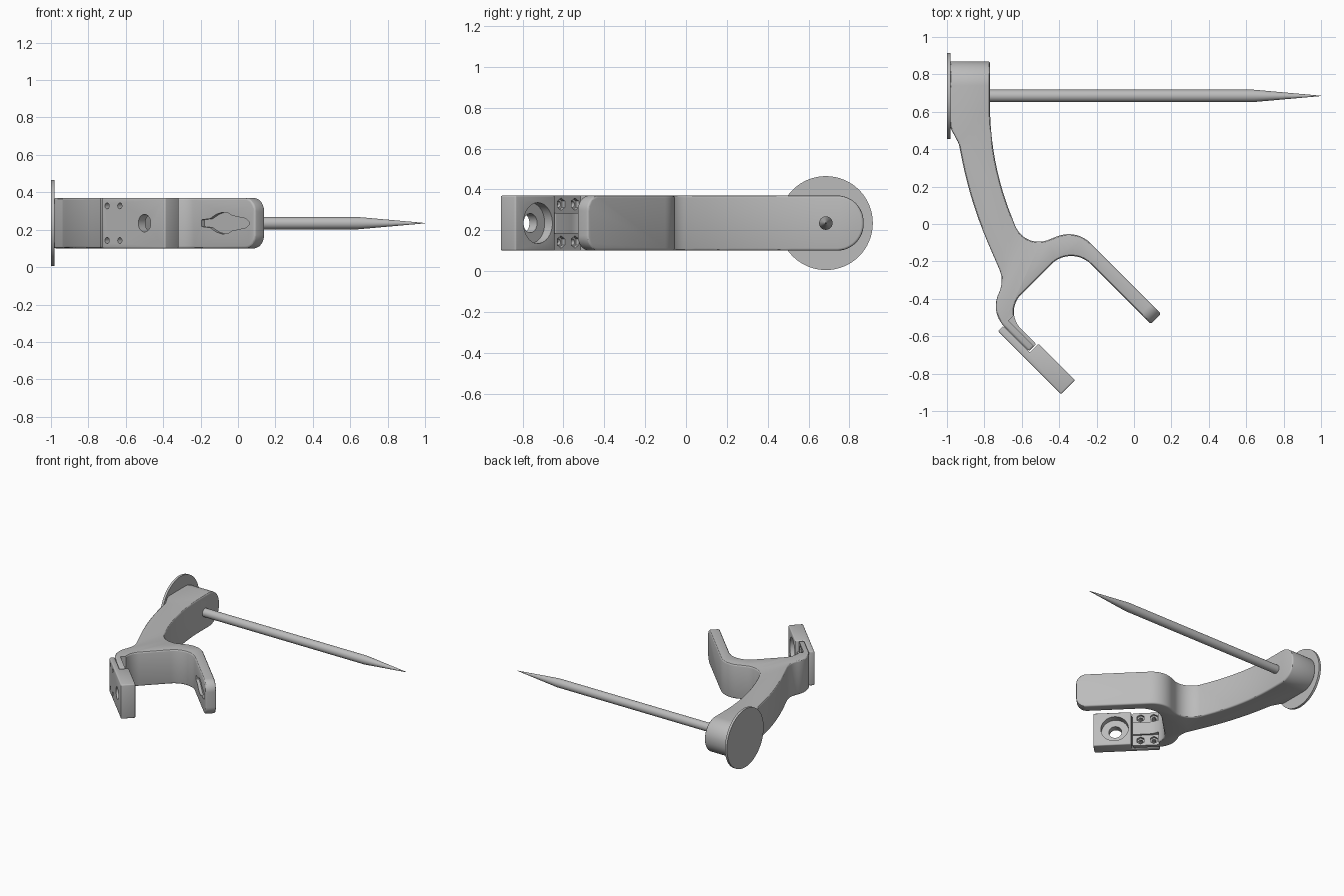
import bpy, bmesh, math
from mathutils import Vector, Matrix

if "Cube" in bpy.data.objects:
    bpy.data.objects.remove(bpy.data.objects["Cube"])

Z0, Z1 = 0.10, 0.37
ZM = (Z0 + Z1) / 2
N = Vector((1, 1, 0)).normalized()      # clamp thickness direction

grey = bpy.data.materials.new("plain_grey")
grey.use_nodes = True
grey.diffuse_color = (0.5, 0.5, 0.5, 1)
grey.node_tree.nodes["Principled BSDF"].inputs["Base Color"].default_value = (0.5, 0.5, 0.5, 1)


def add_object(name, bm):
    bmesh.ops.recalc_face_normals(bm, faces=bm.faces)
    mesh = bpy.data.meshes.new(name)
    bm.to_mesh(mesh)
    bm.free()
    mesh.materials.append(grey)
    ob = bpy.data.objects.new(name, mesh)
    bpy.context.collection.objects.link(ob)
    return ob


def prism(points, direction):
    """Closed solid swept from a planar loop."""
    bm = bmesh.new()
    face = bm.faces.new([bm.verts.new(p) for p in points])
    ext = bmesh.ops.extrude_face_region(bm, geom=[face], use_keep_orig=True)
    bmesh.ops.translate(bm, vec=direction, verts=[v for v in ext["geom"] if isinstance(v, bmesh.types.BMVert)])
    return bm


def rounded(corners):
    """Turn (x, y, radius) corners into a loop with arcs."""
    loop = []
    for i, (x, y, r) in enumerate(corners):
        c = Vector((x, y))
        a = (Vector(corners[i - 1][:2]) - c).normalized()
        b = (Vector(corners[(i + 1) % len(corners)][:2]) - c).normalized()
        if r == 0:
            loop.append((x, y, Z0))
            continue
        half = a.angle(b) / 2
        centre = c + (a + b).normalized() * r / math.sin(half)
        start = c + a * r / math.tan(half) - centre
        end = c + b * r / math.tan(half) - centre
        sweep = start.angle(end)
        steps = max(4, int(sweep / math.radians(6)), int(sweep * r / 0.06))
        for k in range(steps + 1):
            u = sweep * k / steps
            p = centre + (start * math.sin(sweep - u) + end * math.sin(u)) / math.sin(sweep)
            loop.append((p.x, p.y, Z0))
    return loop


def at(s, t, z=ZM):
    """Point from s = x - y (along the clamp) and t = x + y (across it)."""
    return Vector(((s + t) / 2, (t - s) / 2, z))


def cylinder(start, end, r1, r2, sides, caps=True, bm=None):
    bm = bm or bmesh.new()
    axis = end - start
    place = Matrix.Translation((start + end) / 2) @ axis.to_track_quat("Z", "Y").to_matrix().to_4x4()
    bmesh.ops.create_cone(bm, cap_ends=caps, segments=sides, radius1=r1, radius2=r2,
                          depth=axis.length, matrix=place)
    return bm


def round_ends(bm, test, radius):
    edges = [e for e in bm.edges if abs(e.verts[0].co.z - e.verts[1].co.z) < 1e-5
             and all(test(v.co) for v in e.verts)]
    bmesh.ops.bevel(bm, geom=edges, offset=radius, segments=12, profile=0.5,
                    affect="EDGES", clamp_overlap=False)


def finish(ob, bevel=0, cutters=()):
    """Soften edges, cut the holes, then shade."""
    if bevel:
        mod = ob.modifiers.new("soft_edges", "BEVEL")
        mod.width, mod.segments, mod.limit_method = bevel, 3, "ANGLE"
        mod.angle_limit = math.radians(40)
    for cutter in cutters:
        cutter.hide_render = True
        mod = ob.modifiers.new("cut", "BOOLEAN")
        mod.operation, mod.object, mod.solver = "DIFFERENCE", cutter, "EXACT"
    graph = bpy.context.evaluated_depsgraph_get()
    mesh = bpy.data.meshes.new_from_object(ob.evaluated_get(graph))
    ob.modifiers.clear()
    ob.data = mesh
    for cutter in cutters:
        bpy.data.objects.remove(cutter)
    bpy.ops.object.select_all(action="DESELECT")
    ob.select_set(True)
    bpy.context.view_layer.objects.active = ob
    bpy.ops.object.shade_smooth_by_angle(angle=math.radians(30))


# Bracket arm with forked end
tip_out, tip_in = at(0.625, -0.335), at(0.625, -0.445)
tongue_in, tongue_out = at(0.12, -1.165), at(0.12, -1.242)
outline = [
    (-0.985, 0.87, 0), (-0.77, 0.87, 0), (-0.77, 0.33, 1.6),
    (-0.585, -0.135, 0.135), (-0.309, -0.026, 0.165),
    (tip_out.x, tip_out.y, 0), (tip_in.x, tip_in.y, 0),
    (-0.336, -0.109, 0.15), (-0.696, -0.469, 0.13),
    (tongue_in.x, tongue_in.y, 0), (tongue_out.x, tongue_out.y, 0),
    (-0.768, -0.474, 0.155), (-0.694, -0.303, 0.15),
    (-0.874, 0.115, 2.2), (-0.937, 0.43, 0.08), (-0.985, 0.52, 0.08),
]
bm = prism(rounded(outline), Vector((0, 0, Z1 - Z0)))
round_ends(bm, lambda c: c.y > 0.865, 0.13)
round_ends(bm, lambda c: c.x - c.y > 0.62, 0.075)
arm = add_object("bracket_arm", bm)

# Nut pockets, bolt holes and grip recess
arm_cuts, plate_cuts = [], []
for side in (-1, 1):
    bm = prism([at(s, -1.187, ZM + side * h) for s, h in
                ((-0.155, 0.05), (0.2, 0.05), (0.2, 0.2), (-0.155, 0.2))], N * 0.1)
    arm_cuts.append(add_object("pocket_cutter", bm))
    for s in (-0.10, 0.036):
        z = ZM + side * 0.0925
        arm_cuts.append(add_object("nut_cutter", cylinder(at(s, -1.215, z), at(s, -1.15, z), 0.03, 0.03, 6)))
        for cuts in (arm_cuts, plate_cuts):
            cuts.append(add_object("bolt_cutter", cylinder(at(s, -1.34, z), at(s, -1.18, z), 0.016, 0.016, 20)))

half = [(-0.195, 0.018), (-0.15, 0.024), (-0.115, 0.048), (-0.085, 0.058),
        (-0.055, 0.055), (-0.03, 0.04), (0.04, 0.025), (0.06, 0.008)]
shape = half + [(x, -h) for x, h in reversed(half)]
bm = prism([at(2 * x + 0.445, -0.47, ZM + h) for x, h in shape], N * 0.04)
arm_cuts.append(add_object("recess_cutter", bm))
finish(arm, 0.012, arm_cuts)

# Clamp plate with counterbored hole
steps = [(-0.155, -1.30), (0.52, -1.30), (0.52, -1.15), (0.13, -1.15), (0.13, -1.245), (-0.155, -1.245)]
plate = add_object("clamp_plate", prism([at(s, t, Z0) for s, t in steps], Vector((0, 0, Z1 - Z0))))
for low, high, r in ((-1.4, -1.1, 0.047), (-1.225, -1.1, 0.1)):
    plate_cuts.append(add_object("bore_cutter", cylinder(at(0.30, low), at(0.30, high), r, r, 40)))
finish(plate, 0.008, plate_cuts)

# Pointed rod
AXIS_Y = 0.685
rod = lambda x: Vector((x, AXIS_Y, ZM))
bm = cylinder(rod(-0.79), rod(0.64), 0.033, 0.033, 32, caps=False)
cylinder(rod(0.64), rod(1.0), 0.033, 0.001, 32, caps=False, bm=bm)
bmesh.ops.remove_doubles(bm, verts=bm.verts, dist=1e-4)
finish(add_object("pointed_rod", bm))

# Backing disc
finish(add_object("backing_disc", cylinder(rod(-1.0), rod(-0.982), 0.23, 0.23, 64)))
